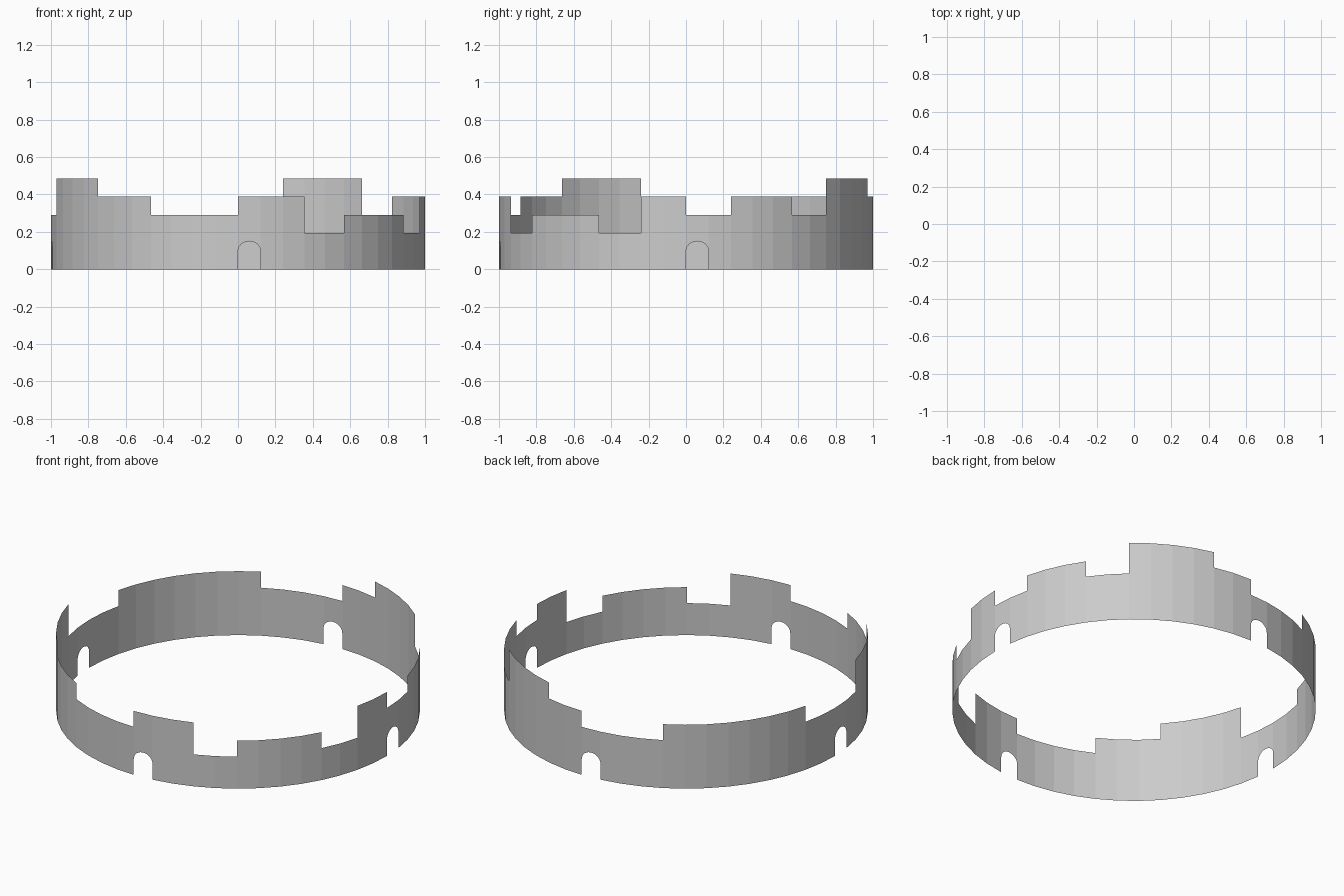
import bpy
import bmesh
from math import sin, cos, pi

cube = bpy.data.objects.get("Cube")
if cube:
    bpy.data.objects.remove(cube, do_unlink=True)

SEGMENTS = 52      # flat panels around the ring
STEP = 0.097       # height of one course
ARCH_TOP = 0.15
ARCH_POINTS = 12

# Stepped parapet: (panel where a run ends, number of courses)
RUNS = [(3, 4), (5, 2), (9, 3), (11, 2), (13, 4), (15, 3), (18, 4), (20, 3),
        (24, 5), (26, 4), (30, 3), (37, 4), (41, 3), (45, 5), (48, 4), (52, 3)]

stone = bpy.data.materials.new("grey_stone")
stone.use_nodes = True
colour = (0.6, 0.6, 0.6, 1)
stone.diffuse_color = colour
stone.node_tree.nodes["Principled BSDF"].inputs["Base Color"].default_value = colour


def corner(panel):
    """Point on the ring, counted from the front towards +x."""
    angle = 2 * pi * panel / SEGMENTS
    return sin(angle), -cos(angle)


def add_face(bm, panel, outline):
    """Add a flat face from (across, height) pairs on one panel."""
    (x0, y0), (x1, y1) = corner(panel), corner(panel + 1)
    bm.faces.new([bm.verts.new((x0 + (x1 - x0) * t, y0 + (y1 - y0) * t, z))
                  for t, z in outline])


bm = bmesh.new()
start = 0
for end, courses in RUNS:
    for panel in range(start, end):
        first = 0
        # Arched doorway in the first panel of each quarter
        if panel % (SEGMENTS // 4) == 0:
            arch = [(0.5 - 0.5 * cos(pi * i / ARCH_POINTS),
                     STEP + (ARCH_TOP - STEP) * sin(pi * i / ARCH_POINTS))
                    for i in range(ARCH_POINTS + 1)]
            add_face(bm, panel, arch + [(1, 2 * STEP), (0, 2 * STEP)])
            first = 2
        # Plain wall courses
        for row in range(first, courses):
            low, high = row * STEP, (row + 1) * STEP
            add_face(bm, panel, [(0, low), (1, low), (1, high), (0, high)])
    start = end

bmesh.ops.remove_doubles(bm, verts=bm.verts, dist=0.0001)
mesh = bpy.data.meshes.new("ring_wall")
bm.to_mesh(mesh)
bm.free()
mesh.materials.append(stone)
wall = bpy.data.objects.new("ring_wall", mesh)
bpy.context.collection.objects.link(wall)
